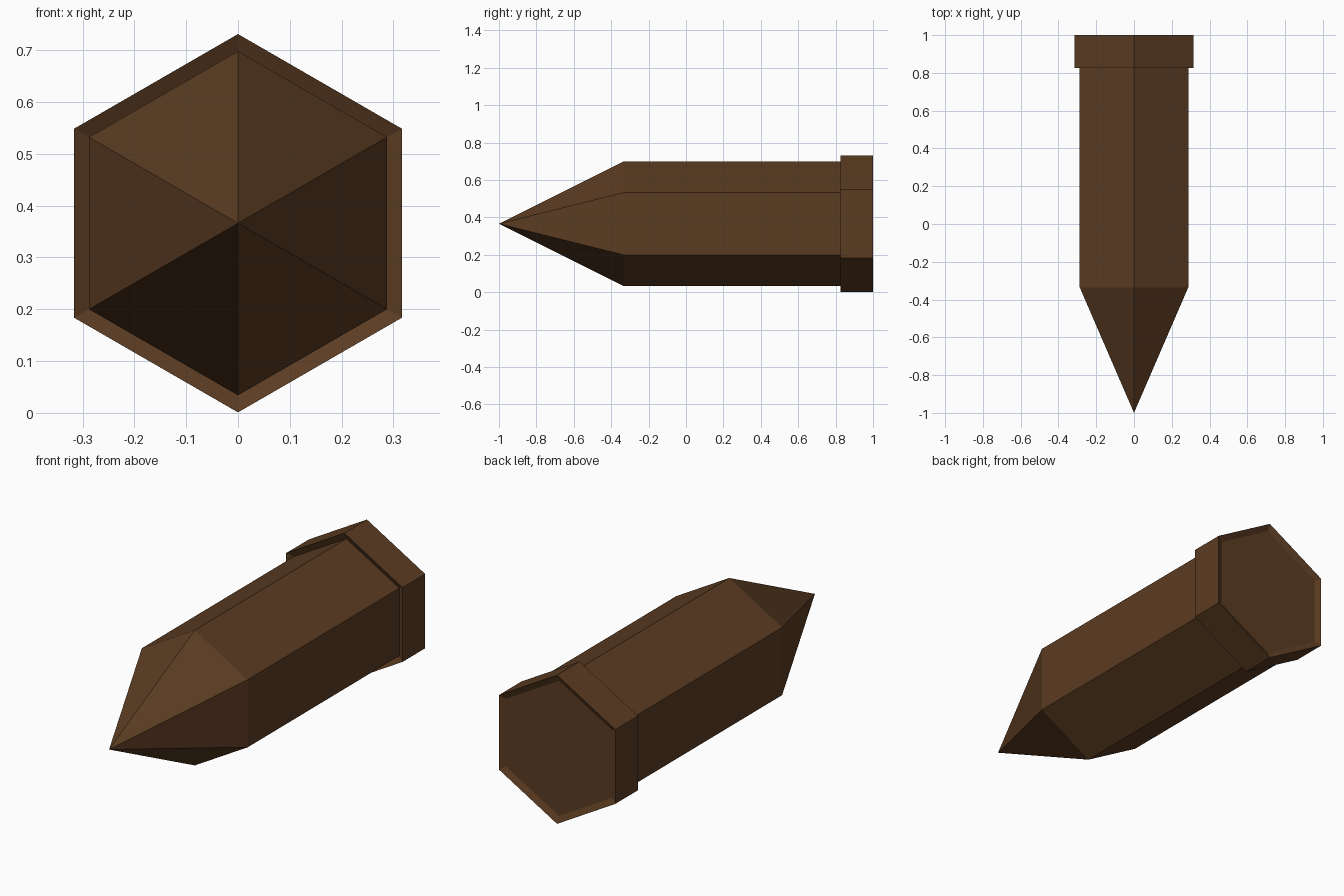
import bpy, bmesh, math

if "Cube" in bpy.data.objects:
    bpy.data.objects.remove(bpy.data.objects["Cube"])

CZ = 0.366            # axis height
BODY_R, CAP_R = 0.332, 0.365

wood = bpy.data.materials.new("dark_wood")
wood.diffuse_color = (0.105, 0.045, 0.016, 1)
wood.use_nodes = True
wood.node_tree.nodes["Principled BSDF"].inputs["Base Color"].default_value = wood.diffuse_color


def hex_lathe(name, profile, closed=False):
    """Six-sided skin around the y axis through (y, radius) points."""
    bm = bmesh.new()
    rings = []
    for y, r in profile:
        rings.append([bm.verts.new((r * math.sin(i * math.pi / 3), y,
                                    CZ + r * math.cos(i * math.pi / 3)))
                      for i in range(6)])
    pairs = list(zip(rings, rings[1:]))
    for a, b in pairs:
        for i in range(6):
            j = (i + 1) % 6
            bm.faces.new((a[i], a[j], b[j], b[i]))
    bm.faces.new(rings[-1])
    bmesh.ops.remove_doubles(bm, verts=bm.verts, dist=1e-5)
    bmesh.ops.recalc_face_normals(bm, faces=bm.faces)
    me = bpy.data.meshes.new(name)
    bm.to_mesh(me)
    bm.free()
    me.materials.append(wood)
    ob = bpy.data.objects.new(name, me)
    bpy.context.collection.objects.link(ob)


# One skin: pointed tip, shaft, collar with shallow dished front and back
D = 0.015
hex_lathe("wooden_stake", [
    (-1.0, 0.0), (-0.335, BODY_R), (0.825 + D, BODY_R), (0.825, CAP_R),
    (1.0, CAP_R), (1.0 - D, BODY_R)])
